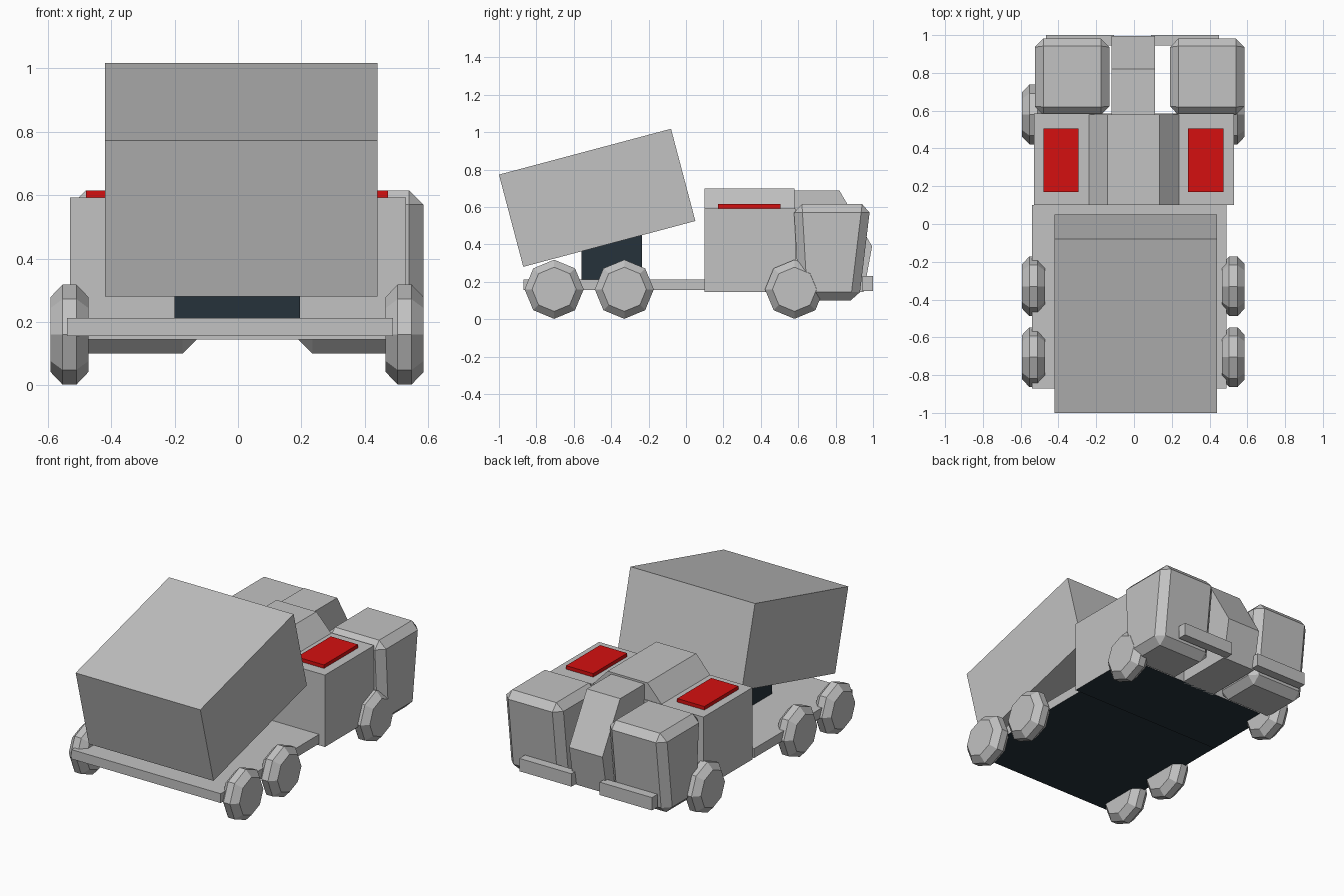
import bpy
import bmesh
import math

cube = bpy.data.objects.get("Cube")
if cube:
    bpy.data.objects.remove(cube, do_unlink=True)


def material(name, rgb):
    mat = bpy.data.materials.new(name)
    mat.use_nodes = True
    mat.diffuse_color = (*rgb, 1)
    mat.node_tree.nodes["Principled BSDF"].inputs["Base Color"].default_value = (*rgb, 1)
    return mat


grey = material("body grey", (0.54, 0.54, 0.54))
red = material("panel red", (0.665, 0.005, 0.005))
dark = material("dark blue grey", (0.019, 0.032, 0.044))


def finish(name, bm, mat, dark_base=False):
    bmesh.ops.recalc_face_normals(bm, faces=bm.faces)
    mesh = bpy.data.meshes.new(name)
    mesh.materials.append(mat)
    if dark_base:
        mesh.materials.append(dark)
        for face in bm.faces:
            face.material_index = int(face.normal.z < -0.9)
    bm.to_mesh(mesh)
    bm.free()
    obj = bpy.data.objects.new(name, mesh)
    bpy.context.collection.objects.link(obj)
    return obj


def prism(name, outline, start, end, axis, mat, dark_base=False):
    """Extrude an outline along x (outline is y, z) or along y (outline is x, z)."""
    bm = bmesh.new()
    rings = []
    for d in (start, end):
        pts = [(d, a, b) if axis == "x" else (a, d, b) for a, b in outline]
        rings.append([bm.verts.new(p) for p in pts])
    bm.faces.new(rings[0])
    bm.faces.new(rings[1])
    n = len(outline)
    for i in range(n):
        j = (i + 1) % n
        bm.faces.new((rings[0][i], rings[0][j], rings[1][j], rings[1][i]))
    return finish(name, bm, mat, dark_base)


def box(name, x, y, z, mat, dark_base=False):
    outline = [(y[0], z[0]), (y[1], z[0]), (y[1], z[1]), (y[0], z[1])]
    return prism(name, outline, x[0], x[1], "x", mat, dark_base)


# Flat chassis, hoist and tilted cargo body
box("chassis", (-0.54, 0.49), (-0.87, 0.1), (0.155, 0.213), grey, True)
box("hoist", (-0.2, 0.195), (-0.56, -0.235), (0.2, 0.47), dark)
prism("cargo_body", [(-0.87, 0.28), (0.05, 0.525), (-0.08, 1.018), (-1.0, 0.773)],
      -0.42, 0.44, "x", grey)

# Cab block with its raised roof and red roof panels
box("cab", (-0.53, 0.53), (0.1, 0.585), (0.145, 0.593), grey, True)
prism("cab_roof", [(-0.24, 0.59), (0.24, 0.59), (0.135, 0.7), (-0.14, 0.7)],
      0.1, 0.58, "y", grey)
for side, x in (("right", -0.48), ("left", 0.287)):
    box(side + "_roof_panel", (x, x + 0.187), (0.17, 0.505), (0.59, 0.615), red)

# Sloping centre nose
prism("nose", [(0.57, 0.145), (0.95, 0.145), (0.995, 0.39), (0.82, 0.688), (0.57, 0.688)],
      -0.12, 0.11, "x", grey)

# Chamfered pods, tapering towards the bottom
for side, x in (("right", -0.525), ("left", 0.19)):
    pod = prism(side + "_pod", [(0.605, 0.1), (0.925, 0.1), (0.987, 0.615), (0.575, 0.615)],
                x, x + 0.395, "x", grey)
    chamfer = pod.modifiers.new("Chamfer", "BEVEL")
    chamfer.width = 0.045
    chamfer.segments = 1

# Bumper bars
for side, x in (("right", -0.465), ("left", 0.09)):
    box(side + "_bumper", (x, x + 0.36), (0.945, 1.0), (0.152, 0.232), grey)


# Eight sided wheels: a narrow tread with sloping shoulders
def wheel(name, x, y):
    bm = bmesh.new()
    rings = []
    for offset, radius in ((-0.06, 0.118), (-0.022, 0.158), (0.022, 0.158), (0.06, 0.118)):
        ring = []
        for i in range(8):
            a = i * math.tau / 8
            ring.append(bm.verts.new((x + offset, y + radius * math.cos(a),
                                      0.16 + radius * math.sin(a))))
        rings.append(ring)
    bm.faces.new(rings[0])
    bm.faces.new(rings[-1])
    for r, s in zip(rings, rings[1:]):
        for i in range(8):
            j = (i + 1) % 8
            bm.faces.new((r[i], r[j], s[j], s[i]))
    finish(name, bm, grey)


for axle, y in (("front", -0.705), ("middle", -0.33), ("back", 0.58)):
    wheel(axle + "_right_wheel", -0.532, y)
    wheel(axle + "_left_wheel", 0.526, y)
